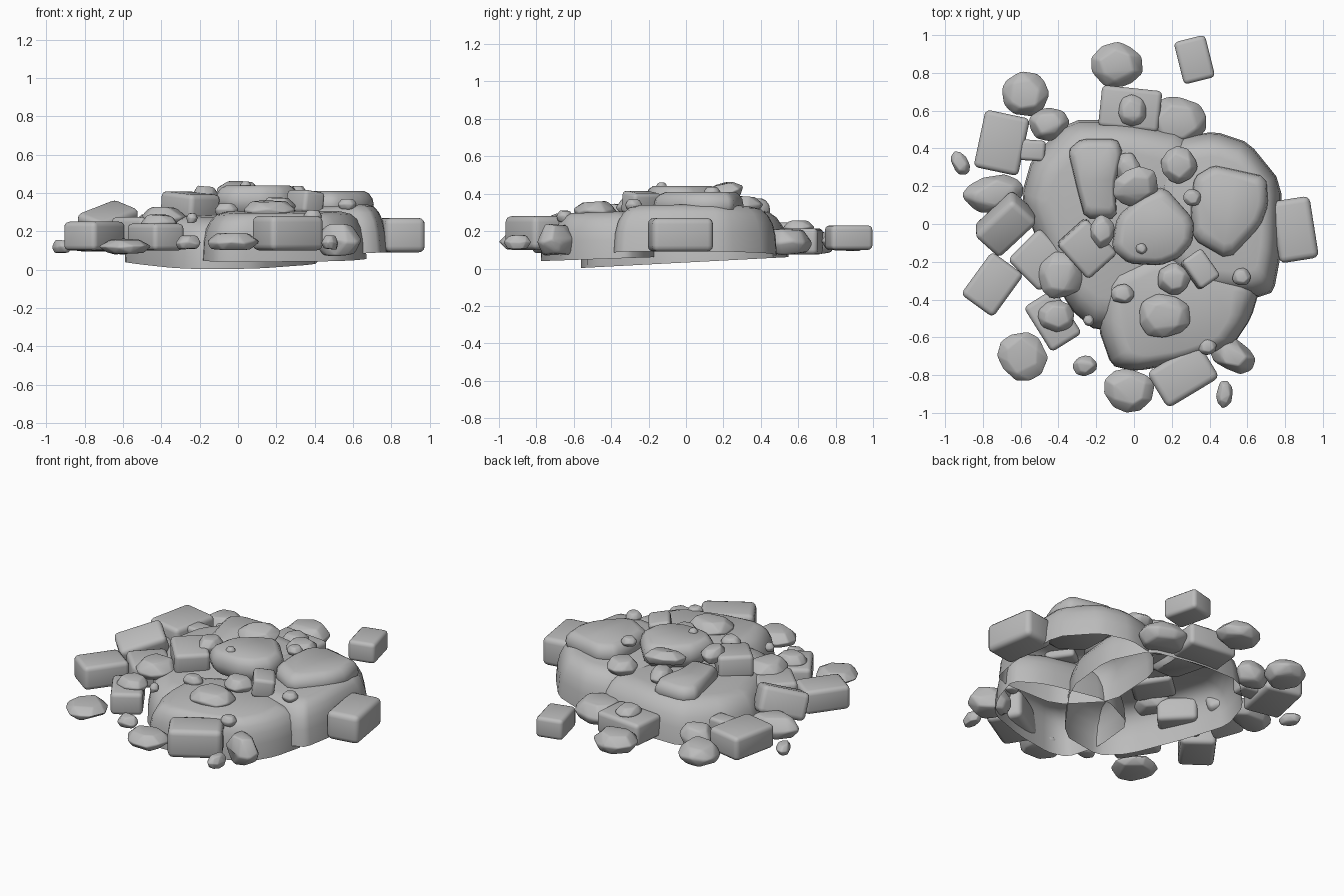
import bpy
import bmesh
import math
import random
from mathutils import Matrix, Vector

random.seed(7)

default_cube = bpy.data.objects.get("Cube")
if default_cube:
    bpy.data.objects.remove(default_cube, do_unlink=True)

stone = bpy.data.materials.new("stone_grey")
stone.use_nodes = True
stone_colour = (0.5, 0.5, 0.5, 1)
stone.diffuse_color = stone_colour
stone.node_tree.nodes["Principled BSDF"].inputs["Base Color"].default_value = stone_colour


def finish(name, mesh_data, sharp_angle):
    mesh = bpy.data.meshes.new(name)
    bmesh.ops.recalc_face_normals(mesh_data, faces=mesh_data.faces)
    mesh_data.to_mesh(mesh)
    mesh_data.free()
    mesh.materials.append(stone)
    part = bpy.data.objects.new(name, mesh)
    bpy.context.collection.objects.link(part)
    bpy.ops.object.select_all(action="DESELECT")
    part.select_set(True)
    bpy.context.view_layer.objects.active = part
    bpy.ops.object.shade_smooth_by_angle(angle=math.radians(sharp_angle))


def rotation(tilt_x, tilt_y, turn):
    return (Matrix.Rotation(math.radians(turn), 4, "Z")
            @ Matrix.Rotation(math.radians(tilt_y), 4, "Y")
            @ Matrix.Rotation(math.radians(tilt_x), 4, "X"))


def slab(name, outline, bottom, top, profile, tilt_x=0, tilt_y=0, closed=False):
    """Broad worn stone: an outline drawn in over a rounded shoulder."""
    bm = bmesh.new()
    centre = sum((Vector(p) for p in outline), Vector((0, 0))) / len(outline)
    # Cut each outline corner so that the rim is softer
    rim = []
    for i, p in enumerate(outline):
        before, here, after = Vector(outline[i - 1]), Vector(p), Vector(outline[(i + 1) % len(outline)])
        rim += [here.lerp(before, 0.15), here.lerp(after, 0.15)]
    rings = []
    for height, spread in profile:
        z = bottom + (top - bottom) * height
        rings.append([bm.verts.new((*centre.lerp(p, spread), z)) for p in rim])
    for low, high in zip(rings, rings[1:]):
        for i in range(len(rim)):
            j = (i + 1) % len(rim)
            bm.faces.new((low[i], low[j], high[j], high[i]))
    bm.faces.new(rings[-1])
    if closed:
        bm.faces.new(rings[0][::-1])
    bmesh.ops.rotate(bm, verts=bm.verts, cent=(*centre, bottom),
                     matrix=rotation(tilt_x, tilt_y, 0).to_3x3())
    finish(name, bm, 50)


def brick(name, at, size, turn=0, tilt_x=0, tilt_y=0):
    bm = bmesh.new()
    bmesh.ops.create_cube(bm, size=1)
    bmesh.ops.scale(bm, verts=bm.verts, vec=size)
    bmesh.ops.bevel(bm, geom=bm.edges[:], offset=min(size) * 0.18, segments=3,
                    profile=0.5, affect="EDGES")
    bmesh.ops.transform(bm, verts=bm.verts,
                        matrix=Matrix.Translation(at) @ rotation(tilt_x, tilt_y, turn))
    finish(name, bm, 50)


def rock(name, at, radius, turn=0, tilt_x=0):
    """Worn stone: hull of scattered points with softened edges."""
    bm = bmesh.new()
    for layer, reach, sides in ((-0.8, 0.78, 7), (0.0, 1.02, 10), (0.85, 0.66, 6)):
        start = random.uniform(0, math.tau)
        for i in range(sides):
            angle = start + math.tau * (i + random.uniform(-0.25, 0.25)) / sides
            far = reach * random.uniform(0.92, 1.06)
            bm.verts.new((far * math.cos(angle), far * math.sin(angle),
                          layer + random.uniform(-0.15, 0.15)))
    bmesh.ops.convex_hull(bm, input=bm.verts[:])
    bmesh.ops.scale(bm, verts=bm.verts, vec=radius)
    bmesh.ops.dissolve_limit(bm, angle_limit=math.radians(12), verts=bm.verts[:], edges=bm.edges[:])
    bmesh.ops.bevel(bm, geom=bm.edges[:], offset=min(radius) * 0.16, segments=2,
                    profile=0.5, affect="EDGES", clamp_overlap=True)
    bmesh.ops.transform(bm, verts=bm.verts,
                        matrix=Matrix.Translation(at) @ rotation(tilt_x, 0, turn))
    finish(name, bm, 70)


# Hollow mounds that carry the heap
mound = ((0, 1), (0.4, 0.985), (0.65, 0.95), (0.83, 0.89), (0.95, 0.81), (1, 0.7))
slab("rear_mound", [(-0.6, 0.14), (-0.54, 0.35), (-0.34, 0.55), (-0.05, 0.55), (0.28, 0.49),
                    (0.42, 0.25), (0.4, -0.1), (0.1, -0.52), (-0.2, -0.57), (-0.34, -0.45),
                    (-0.5, -0.12)], 0.035, 0.295, mound, tilt_x=3)
slab("left_mound", [(0.1, 0.3), (0.24, 0.46), (0.43, 0.49), (0.61, 0.43), (0.78, 0.22),
                    (0.78, -0.15), (0.74, -0.36), (0.65, -0.39), (0.3, -0.36),
                    (0.08, -0.1)], 0.075, 0.33, mound, tilt_y=-3)
slab("front_mound", [(-0.19, -0.55), (-0.12, -0.75), (0, -0.78), (0.25, -0.74), (0.52, -0.65),
                     (0.62, -0.5), (0.68, -0.3), (0.5, -0.2), (0.1, -0.12),
                     (-0.17, -0.25)], 0.05, 0.3, mound, tilt_x=2)

# Flat slabs lying on the mounds
worn = ((0, 0.85), (0.2, 0.97), (0.45, 1), (0.7, 0.97), (0.9, 0.88), (1, 0.76))
slab("crown_slab", [(-0.12, -0.13), (-0.03, -0.21), (0.14, -0.22), (0.24, -0.18), (0.31, -0.1),
                    (0.32, 0.02), (0.16, 0.2), (0.04, 0.15), (-0.09, 0.04)],
     0.3, 0.44, worn, closed=True)
slab("left_slab", [(0.3, 0.1), (0.32, 0.25), (0.42, 0.31), (0.52, 0.29), (0.7, 0.25), (0.71, 0.1),
                   (0.67, -0.01), (0.5, -0.19), (0.31, -0.08)], 0.28, 0.41, worn, closed=True)
slab("rear_slab", [(-0.35, 0.39), (-0.28, 0.45), (-0.09, 0.45), (-0.06, 0.38), (-0.1, 0.2),
                   (-0.09, 0.03), (-0.26, 0.03), (-0.3, 0.18)], 0.26, 0.375, worn, closed=True)

# Squared blocks around the foot
brick("front_block", at=(0.26, -0.8, 0.19), size=(0.32, 0.22, 0.18), turn=31)
brick("left_block", at=(0.85, -0.03, 0.18), size=(0.21, 0.33, 0.18), turn=9)
brick("right_front_block", at=(-0.75, -0.32, 0.175), size=(0.21, 0.28, 0.15), turn=-36)
brick("right_tipped_block", at=(-0.68, 0, 0.23), size=(0.29, 0.19, 0.17), turn=43, tilt_x=18, tilt_y=-16)
brick("right_rear_block", at=(-0.7, 0.43, 0.17), size=(0.24, 0.31, 0.15), turn=-12)
brick("rear_block", at=(-0.02, 0.61, 0.145), size=(0.32, 0.22, 0.14), turn=-6)
brick("far_rear_block", at=(0.32, 0.87, 0.165), size=(0.17, 0.23, 0.13), turn=14)
brick("right_low_block", at=(-0.43, -0.51, 0.17), size=(0.19, 0.28, 0.14), turn=32)
brick("right_inner_block", at=(-0.5, -0.19, 0.2), size=(0.24, 0.24, 0.15), turn=45)
brick("right_small_block", at=(-0.54, 0.39, 0.18), size=(0.14, 0.11, 0.12), turn=-4)

# Squared blocks on the heap
brick("upper_block", at=(-0.25, -0.13, 0.33), size=(0.21, 0.25, 0.14), turn=42, tilt_x=5)
brick("upper_small_block", at=(0.35, -0.24, 0.35), size=(0.13, 0.18, 0.12), turn=35, tilt_y=8)

# Boulders around the foot
rock("rear_boulder", at=(-0.09, 0.84, 0.15), radius=(0.14, 0.125, 0.06))
rock("rear_right_boulder", at=(-0.58, 0.69, 0.14), radius=(0.13, 0.125, 0.07))
rock("rear_right_wedge", at=(-0.45, 0.53, 0.15), radius=(0.11, 0.09, 0.08))
rock("rear_left_boulder", at=(0.23, 0.54, 0.14), radius=(0.16, 0.14, 0.08))
rock("right_boulder", at=(-0.74, 0.16, 0.16), radius=(0.17, 0.1, 0.07), turn=10)
rock("right_pebble", at=(-0.92, 0.32, 0.12), radius=(0.045, 0.07, 0.035), turn=30)
rock("rear_cap_stone", at=(-0.01, 0.6, 0.22), radius=(0.08, 0.085, 0.04))
rock("front_right_boulder", at=(-0.59, -0.7, 0.12), radius=(0.13, 0.14, 0.045))
rock("front_pebble", at=(-0.26, -0.75, 0.14), radius=(0.07, 0.055, 0.04))
rock("front_boulder", at=(-0.03, -0.88, 0.145), radius=(0.14, 0.12, 0.05))
rock("front_left_boulder", at=(0.52, -0.69, 0.15), radius=(0.13, 0.09, 0.09), turn=-30)
rock("front_left_pebble", at=(0.48, -0.9, 0.14), radius=(0.045, 0.075, 0.04), turn=-5)

# Loose stones on the heap
rock("right_upper_boulder", at=(-0.39, -0.27, 0.27), radius=(0.13, 0.13, 0.06))
rock("right_lower_boulder", at=(-0.41, -0.49, 0.245), radius=(0.1, 0.09, 0.045))
rock("right_chip", at=(-0.24, -0.51, 0.27), radius=(0.03, 0.03, 0.03))
rock("front_upper_stone", at=(-0.06, -0.37, 0.31), radius=(0.065, 0.055, 0.04))
rock("front_upper_boulder", at=(0.16, -0.49, 0.31), radius=(0.145, 0.12, 0.055))
rock("front_inner_stone", at=(0.21, -0.29, 0.33), radius=(0.09, 0.09, 0.05))
rock("front_edge_chip", at=(0.39, -0.65, 0.28), radius=(0.05, 0.045, 0.035))
rock("left_chip", at=(0.57, -0.28, 0.34), radius=(0.05, 0.05, 0.035))
rock("left_slab_chip", at=(0.31, 0.14, 0.41), radius=(0.05, 0.045, 0.03))
rock("rear_left_stone", at=(0.24, 0.31, 0.34), radius=(0.1, 0.1, 0.05))
rock("crown_chip", at=(0.04, -0.13, 0.44), radius=(0.03, 0.03, 0.02))
rock("crown_side_stone", at=(-0.17, -0.04, 0.39), radius=(0.07, 0.09, 0.05))
rock("crown_stone", at=(0.01, 0.2, 0.41), radius=(0.13, 0.1, 0.05), turn=25, tilt_x=15)
rock("crown_rear_stone", at=(-0.03, 0.29, 0.34), radius=(0.07, 0.09, 0.05), turn=15)
